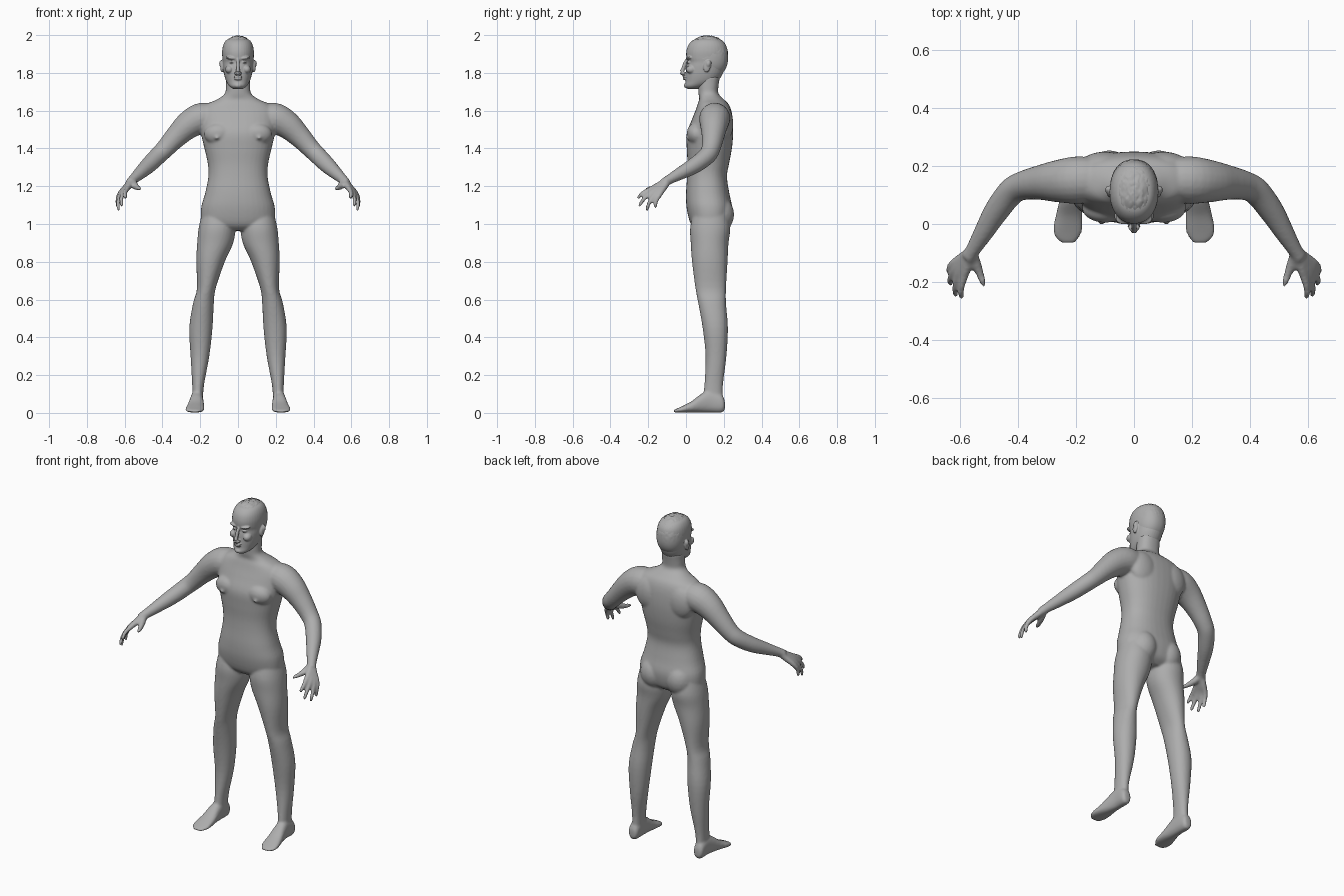
import bpy, bmesh, math, random
from mathutils import Vector, Matrix

random.seed(4)
old = bpy.data.objects.get("Cube")
if old:
    bpy.data.objects.remove(old)

grey = bpy.data.materials.new("plain grey")
grey.use_nodes = True
tone = (0.42, 0.42, 0.42, 1)
grey.diffuse_color = tone
shader = grey.node_tree.nodes["Principled BSDF"]
shader.inputs["Base Color"].default_value = tone
shader.inputs["Roughness"].default_value = 0.7


def spline(rows, steps=4):
    """Catmull-Rom interpolation of a list of number rows."""
    rows = [Vector(r) for r in rows]
    out = []
    for i in range(len(rows) - 1):
        a, b, c, d = (rows[max(i - 1, 0)], rows[i], rows[i + 1],
                      rows[min(i + 2, len(rows) - 1)])
        for k in range(steps):
            t = k / steps
            out.append(b + (c - a) * (t / 2) + (a * 2 - b * 5 + c * 4 - d) * (t * t / 2)
                       + (b * 3 - a - c * 3 + d) * (t ** 3 / 2))
    return out + [rows[-1]]


def skin_rings(bm, rings):
    """Bridge closed rings of points and cap both ends."""
    loops = [[bm.verts.new(p) for p in ring] for ring in rings]
    n = len(loops[0])
    for low, high in zip(loops, loops[1:]):
        for i in range(n):
            j = (i + 1) % n
            bm.faces.new((low[i], low[j], high[j], high[i]))
    bm.faces.new(loops[0][::-1])
    bm.faces.new(loops[-1])


def loft(bm, rows, axis="z", n=36, power=2.3):
    """Rows hold position, then the two limits across and the two in depth."""
    rings = []
    for pos, a0, a1, b0, b1 in spline(rows):
        ring = []
        for i in range(n):
            c, s = math.cos(math.tau * i / n), math.sin(math.tau * i / n)
            a = (a0 + a1) / 2 + (a1 - a0) / 2 * math.copysign(abs(c) ** (2 / power), c)
            b = (b0 + b1) / 2 + (b1 - b0) / 2 * math.copysign(abs(s) ** (2 / power), s)
            ring.append((a, b, pos) if axis == "z" else (a, pos, b))
        rings.append(ring)
    skin_rings(bm, rings)


def tube(bm, rows, n=20):
    """Rows hold a centre point and a radius."""
    pts = spline(rows)
    rings = []
    for i, p in enumerate(pts):
        along = (pts[min(i + 1, len(pts) - 1)] - pts[max(i - 1, 0)]).to_3d()
        side = along.cross((0, 0, 1)).normalized()
        up = side.cross(along).normalized()
        rings.append([p.to_3d() + p.w * (side * math.cos(math.tau * k / n)
                      + up * math.sin(math.tau * k / n)) for k in range(n)])
    skin_rings(bm, rings)


def ball(bm, centre, size, tilt=0, axis="X"):
    m = (Matrix.Translation(centre) @ Matrix.Rotation(math.radians(tilt), 4, axis)
         @ Matrix.Diagonal((*size, 1)))
    bmesh.ops.create_icosphere(bm, subdivisions=3, radius=1, matrix=m)


def mirror(bm):
    geo = bmesh.ops.duplicate(bm, geom=bm.verts[:] + bm.edges[:] + bm.faces[:])["geom"]
    for v in geo:
        if isinstance(v, bmesh.types.BMVert):
            v.co.x *= -1


def finish(bm, name, voxel=None, smooth=4):
    bmesh.ops.recalc_face_normals(bm, faces=bm.faces)
    for f in bm.faces:
        f.smooth = True
    mesh = bpy.data.meshes.new(name)
    bm.to_mesh(mesh)
    bm.free()
    mesh.materials.append(grey)
    ob = bpy.data.objects.new(name, mesh)
    bpy.context.collection.objects.link(ob)
    if voxel:
        # Fuse the overlapping forms into one soft skin
        r = ob.modifiers.new("fuse", "REMESH")
        r.mode, r.voxel_size, r.use_smooth_shade = "VOXEL", voxel, True
        s = ob.modifiers.new("soften", "SMOOTH")
        s.factor, s.iterations = 0.5, smooth
    return ob


# Body: left limbs first, then mirrored, then the torso
body = bmesh.new()

# Leg
loft(body, [
    (1.06, .03, .19, .04, .22), (.98, .015, .208, .022, .235), (.9, .025, .216, .025, .225),
    (.8, .07, .221, .032, .22), (.66, .118, .217, .05, .212), (.58, .128, .238, .065, .212),
    (.45, .135, .258, .088, .222), (.3, .152, .251, .104, .214), (.16, .178, .243, .098, .197),
    (.09, .185, .242, .09, .195), (.03, .187, .244, .08, .2)], power=2.1)

# Foot
loft(body, [
    (.206, .2, .235, .02, .06), (.19, .188, .248, .002, .095), (.13, .184, .25, .002, .12),
    (.08, .182, .258, .002, .1), (.03, .178, .27, .002, .062), (-.02, .178, .28, .002, .036),
    (-.05, .19, .27, .002, .022), (-.066, .205, .25, .002, .014)], axis="y")

# Arm
tube(body, [
    (.1, .155, 1.56, .07), (.19, .152, 1.56, .082), (.26, .148, 1.525, .074),
    (.325, .143, 1.465, .06), (.385, .132, 1.4, .05), (.425, .11, 1.36, .047),
    (.475, .045, 1.31, .043), (.52, -.03, 1.268, .034), (.555, -.088, 1.236, .026),
    (.572, -.115, 1.218, .026)])

# Fingers fan out from the wrist and overlap into the palm
wrist = Vector((.56, -.095, 1.23))
for knuckle, tip in [((.587, -.182, 1.187), (.597, -.258, 1.135)),
                     ((.606, -.175, 1.172), (.617, -.25, 1.095)),
                     ((.619, -.159, 1.162), (.634, -.21, 1.072)),
                     ((.626, -.138, 1.158), (.638, -.165, 1.085))]:
    k, t = Vector(knuckle), Vector(tip)
    bend = k.lerp(t, .55) + Vector((.006, -.005, .005))
    tube(body, [(*wrist, .02), (*wrist.lerp(k, .5), .018), (*k, .0145),
                (*bend, .0115), (*k.lerp(t, .93), .0095), (*t, .005)], n=14)
# Thumb
tube(body, [(*wrist, .018), (.547, -.135, 1.205, .019), (.532, -.172, 1.192, .014),
            (.522, -.2, 1.187, .011), (.516, -.217, 1.183, .005)], n=14)

# Buttock, breast and shoulder blade
ball(body, (.085, .165, 1.05), (.085, .09, .1))
ball(body, (.1, .055, 1.475), (.08, .05, .06), 15)
ball(body, (.112, .008, 1.457), (.012, .01, .01))
ball(body, (.1, .2, 1.53), (.09, .05, .1))
mirror(body)

# Torso and neck: height, half width, front, back
torso = [
    (.965, .1, .06, .19), (1.0, .185, .025, .23), (1.08, .196, .004, .245),
    (1.16, .175, .0, .23), (1.25, .157, .006, .217), (1.32, .16, .008, .228),
    (1.4, .178, .004, .243), (1.48, .196, .004, .25), (1.55, .205, .03, .248),
    (1.6, .2, .05, .24), (1.635, .165, .062, .225), (1.66, .11, .07, .2),
    (1.69, .07, .066, .172), (1.73, .064, .064, .172), (1.78, .064, .064, .18)]
loft(body, [(z, -w, w, f, b) for z, w, f, b in torso])
finish(body, "body", .007, 6)

# Head: one side of the face, mirrored, then the skull
head = bmesh.new()
ball(head, (.034, .02, 1.878), (.03, .022, .009), -8, "Y")
ball(head, (.033, .022, 1.856), (.013, .02, .007))
ball(head, (.046, .028, 1.818), (.022, .028, .022))
ball(head, (.01, -.012, 1.797), (.01, .012, .008))
# Ear
ball(head, (.085, .112, 1.835), (.009, .019, .034), -12)
ball(head, (.086, .118, 1.848), (.014, .014, .02), -12)
mirror(head)
# Nose, lips and chin
tube(head, [(0, .006, 1.872, .008), (0, -.006, 1.85, .009), (0, -.016, 1.82, .01),
            (0, -.023, 1.803, .012), (0, -.012, 1.792, .008)], n=16)
ball(head, (0, -.006, 1.779), (.024, .012, .005))
ball(head, (0, -.005, 1.768), (.02, .012, .006))
ball(head, (0, .012, 1.733), (.025, .024, .016))
skull = [
    (1.715, .025, .008, .06), (1.73, .046, -.006, .11), (1.755, .062, -.002, .165),
    (1.79, .073, .0, .192), (1.83, .079, .003, .208), (1.857, .081, .008, .216),
    (1.88, .083, .002, .22), (1.915, .084, .002, .22), (1.95, .077, .014, .21),
    (1.975, .06, .04, .185), (1.985, .03, .08, .15)]
loft(head, [(z, -w, w, f, b) for z, w, f, b in skull], power=2.15)
finish(head, "head", .0038, 3)

# Cropped rough hair: a ragged cap kept above a sloping hairline
hair = bmesh.new()
bmesh.ops.create_icosphere(hair, subdivisions=5, radius=1)
for v in hair.verts:
    x, y, z = (math.copysign(abs(c) ** .88, c) for c in v.co)
    lump = 1 + random.uniform(-.022, .022) * max(0, z + .25)
    v.co = Vector((x * .083, y * .108, z * .112)) * lump + Vector((0, .115, 1.884))
low = [f for f in hair.faces
       if f.calc_center_median().z < 1.945 - .8 * f.calc_center_median().y]
bmesh.ops.delete(hair, geom=low, context="FACES")
finish(hair, "hair")
